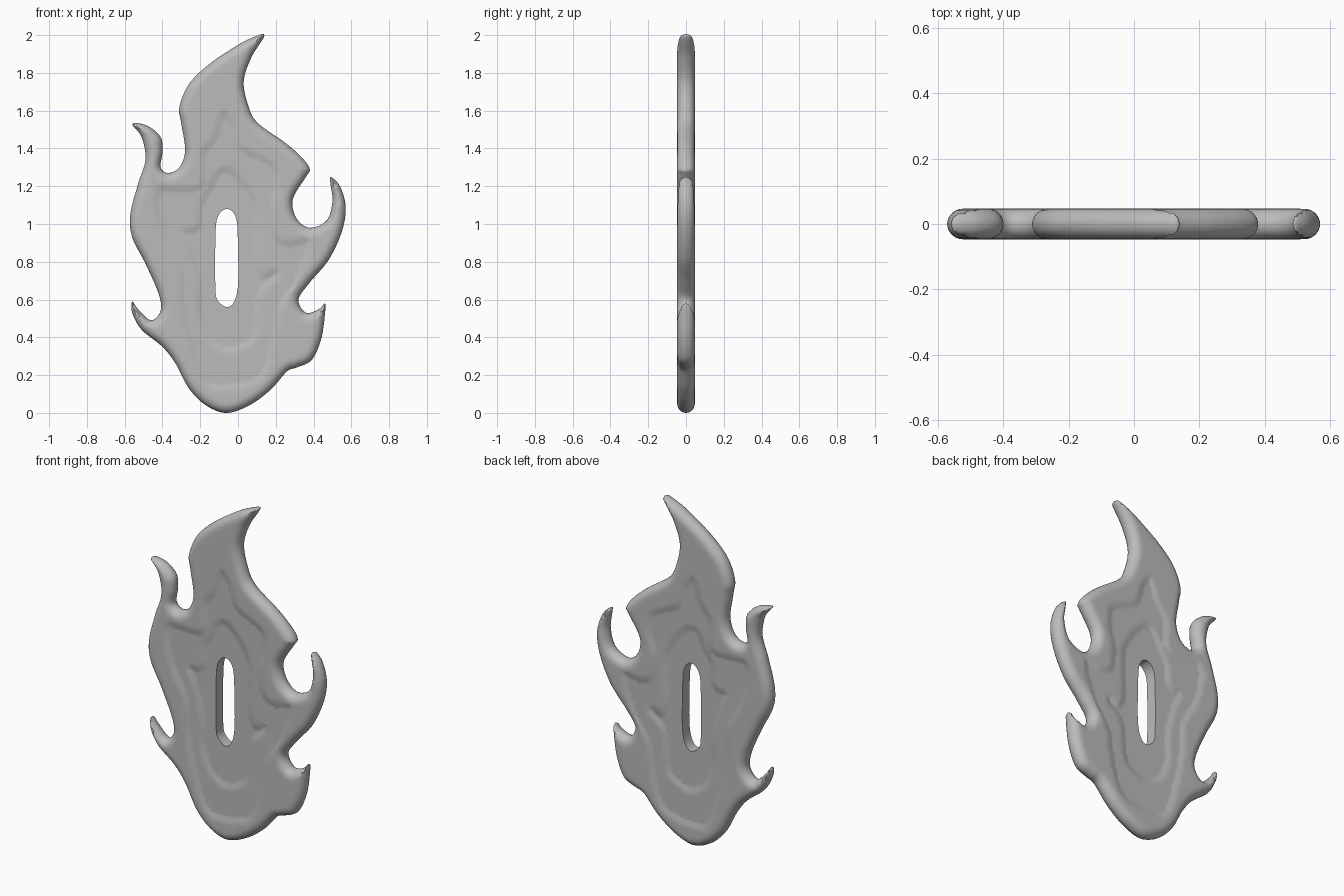
import bpy
import bmesh
import math
from mathutils import Vector, kdtree
from mathutils.geometry import delaunay_2d_cdt

HALF_THICKNESS = 0.047
EDGE_RADIUS = 0.05
STEP_DEPTH = 0.007
STEP_WIDTH = 0.016
SPACING = 0.02

# Control points in hundredths of a unit (x, z), all clockwise
FLAME = [
    (14, 200), (7, 188), (3, 175), (6, 161), (11, 153), (25, 143), (34, 135), (38, 129),
    (36, 125), (29, 113), (31, 103), (38, 98), (47, 102), (50, 112), (49, 121), (49, 125),
    (54, 120), (57, 109), (55, 96), (48, 81), (38, 69), (32, 60), (36, 53), (43, 55),
    (46, 58), (46, 52), (44, 39), (39, 28), (31, 24), (26, 22), (17, 12), (6, 4),
    (-6, 0), (-17, 4), (-26, 13), (-33, 26), (-40, 35), (-51, 44), (-56, 53), (-56, 59),
    (-53, 55), (-46, 49), (-41, 54), (-42, 63), (-49, 79), (-56, 93), (-57, 105), (-53, 121),
    (-49, 134), (-51, 146), (-56, 153), (-48, 152), (-41, 146), (-40, 138), (-41, 130),
    (-37, 127), (-31, 130), (-28, 139), (-30, 153), (-31, 162), (-26, 174), (-16, 184),
    (-3, 193), (6, 198)]
OUTER_STEP = [
    (-8, 159), (-2, 153), (2, 141), (11, 136), (20, 130), (21, 118), (18, 107), (20, 94),
    (27, 90), (37, 92), (37, 84), (31, 68), (22, 54), (19, 36), (12, 18), (-6, 13),
    (-18, 16), (-25, 34), (-30, 57), (-31, 76), (-40, 94), (-44, 109), (-42, 119),
    (-31, 119), (-20, 121), (-19, 137), (-13, 146)]
INNER_STEP = [
    (-7, 130), (1, 125), (10, 111), (11, 97), (11, 80), (14, 73), (19, 76), (21, 80),
    (21, 72), (13, 65), (11, 55), (9, 40), (1, 34), (-7, 33), (-16, 39), (-21, 52),
    (-21, 68), (-26, 87), (-32, 100), (-26, 97), (-21, 100), (-20, 111), (-16, 118), (-12, 126)]
SLOT = [
    (-6, 108), (-1, 103), (0, 86), (0, 68), (-2, 59), (-6, 56), (-11, 60), (-12, 68),
    (-12, 89), (-11, 103)]


def smooth_loop(points, step=0.012):
    """Closed Catmull-Rom curve, sampled at an even spacing."""
    pts = [Vector(p) / 100 for p in points]
    loop = []
    for i, b in enumerate(pts):
        a, c, d = pts[i - 1], pts[(i + 1) % len(pts)], pts[(i + 2) % len(pts)]
        count = max(2, round((c - b).length / step))
        for k in range(count):
            t = k / count
            loop.append(b + (c - a) * (t / 2)
                        + (2 * a - 5 * b + 4 * c - d) * (t * t / 2)
                        + (3 * b - a - 3 * c + d) * (t ** 3 / 2))
    return loop


def inside(p, loop):
    """Even-odd test of a point against a closed loop."""
    result = False
    a = loop[-1]
    for b in loop:
        if (a.y > p.y) != (b.y > p.y):
            if p.x < a.x + (p.y - a.y) * (b.x - a.x) / (b.y - a.y):
                result = not result
        a = b
    return result


def make_tree(loop):
    tree = kdtree.KDTree(len(loop))
    for i, p in enumerate(loop):
        tree.insert(p.to_3d(), i)
    tree.balance()
    return tree


def distance(p, loop, tree):
    """Distance from a point to the nearest segment of a loop."""
    i = tree.find(p.to_3d())[1]
    best = (p - loop[i]).length
    for j in (i - 1, (i + 1) % len(loop)):
        side = loop[j] - loop[i]
        t = max(0, min(1, (p - loop[i]).dot(side) / side.length_squared))
        best = min(best, (p - loop[i] - side * t).length)
    return best


def inset_ring(loop, tree, amount):
    """Points moved inward from a loop, without those that collide."""
    ring = []
    for i, p in enumerate(loop):
        along = (loop[(i + 1) % len(loop)] - loop[i - 1]).normalized()
        q = p + Vector((along.y, -along.x)) * amount
        if inside(q, loop) and distance(q, loop, tree) > amount * 0.93:
            ring.append(q)
    return ring


flame, outer, inner, slot = map(smooth_loop, (FLAME, OUTER_STEP, INNER_STEP, SLOT))
loops = (flame, outer, inner, slot)
trees = [make_tree(loop) for loop in loops]


def surface_height(p):
    """Rounded rim that drops by a soft step inside each inner contour."""
    d = min(1, distance(p, flame, trees[0]) / EDGE_RADIUS)
    height = HALF_THICKNESS * math.sqrt(max(0, 1 - (1 - d) ** 2))
    for loop, tree in zip((outer, inner), trees[1:3]):
        if inside(p, loop):
            height -= STEP_DEPTH * min(1, distance(p, loop, tree) / STEP_WIDTH)
    return height


# Flat layout: contours, rounded rim rings, step rings and a filling grid
points, edges = [], []
for loop in loops:
    start = len(points)
    points += loop
    edges += [(start + i, start + (i + 1) % len(loop)) for i in range(len(loop))]
for angle in (15, 30, 45, 60, 75, 90):
    points += inset_ring(flame, trees[0], EDGE_RADIUS * (1 - math.cos(math.radians(angle))))
for loop, tree in zip((outer, inner), trees[1:3]):
    points += inset_ring(loop, tree, STEP_WIDTH)
for col in range(-30, 31):
    for row in range(101):
        p = Vector((col, row)) * SPACING
        if inside(p, flame) and distance(p, flame, trees[0]) > EDGE_RADIUS * 1.15:
            if all(distance(p, l, t) > STEP_WIDTH * 1.3 for l, t in zip(loops[1:], trees[1:])):
                points.append(p)
flat_verts, _, triangles, *_ = delaunay_2d_cdt(points, edges, [], 0, 1e-5)

# Flame plate: mirrored front and back skins sharing the outline
bm = bmesh.new()
front, back = [], []
for p in flat_verts:
    h = surface_height(p)
    front.append(bm.verts.new((p.x, -h, p.y)))
    back.append(front[-1] if h < 1e-4 else bm.verts.new((p.x, h, p.y)))
for tri in triangles:
    centre = sum((flat_verts[i] for i in tri), Vector((0, 0))) / 3
    if inside(centre, flame) and not inside(centre, slot):
        for skin, order in ((front, tri), (back, tri[::-1])):
            corners = [skin[i] for i in order]
            if not bm.faces.get(corners):
                bm.faces.new(corners)

# Slot wall joins the two skins
rim = [e for e in bm.edges if e.is_boundary]
bmesh.ops.bridge_loops(bm, edges=rim)
bmesh.ops.delete(bm, geom=[v for v in bm.verts if not v.link_faces], context='VERTS')
bmesh.ops.recalc_face_normals(bm, faces=bm.faces)

old_cube = bpy.data.objects.get("Cube")
if old_cube:
    bpy.data.objects.remove(old_cube, do_unlink=True)

mesh = bpy.data.meshes.new("flame_plate")
bm.to_mesh(mesh)
bm.free()
plate = bpy.data.objects.new("flame_plate", mesh)
bpy.context.collection.objects.link(plate)

# Plain grey finish
grey = bpy.data.materials.new("plain_grey")
grey.use_nodes = True
grey.diffuse_color = (0.5, 0.5, 0.5, 1)
grey.node_tree.nodes["Principled BSDF"].inputs["Base Color"].default_value = (0.5, 0.5, 0.5, 1)
mesh.materials.append(grey)

bpy.ops.object.select_all(action='DESELECT')
plate.select_set(True)
bpy.context.view_layer.objects.active = plate
bpy.ops.object.shade_smooth_by_angle(angle=math.radians(50))
